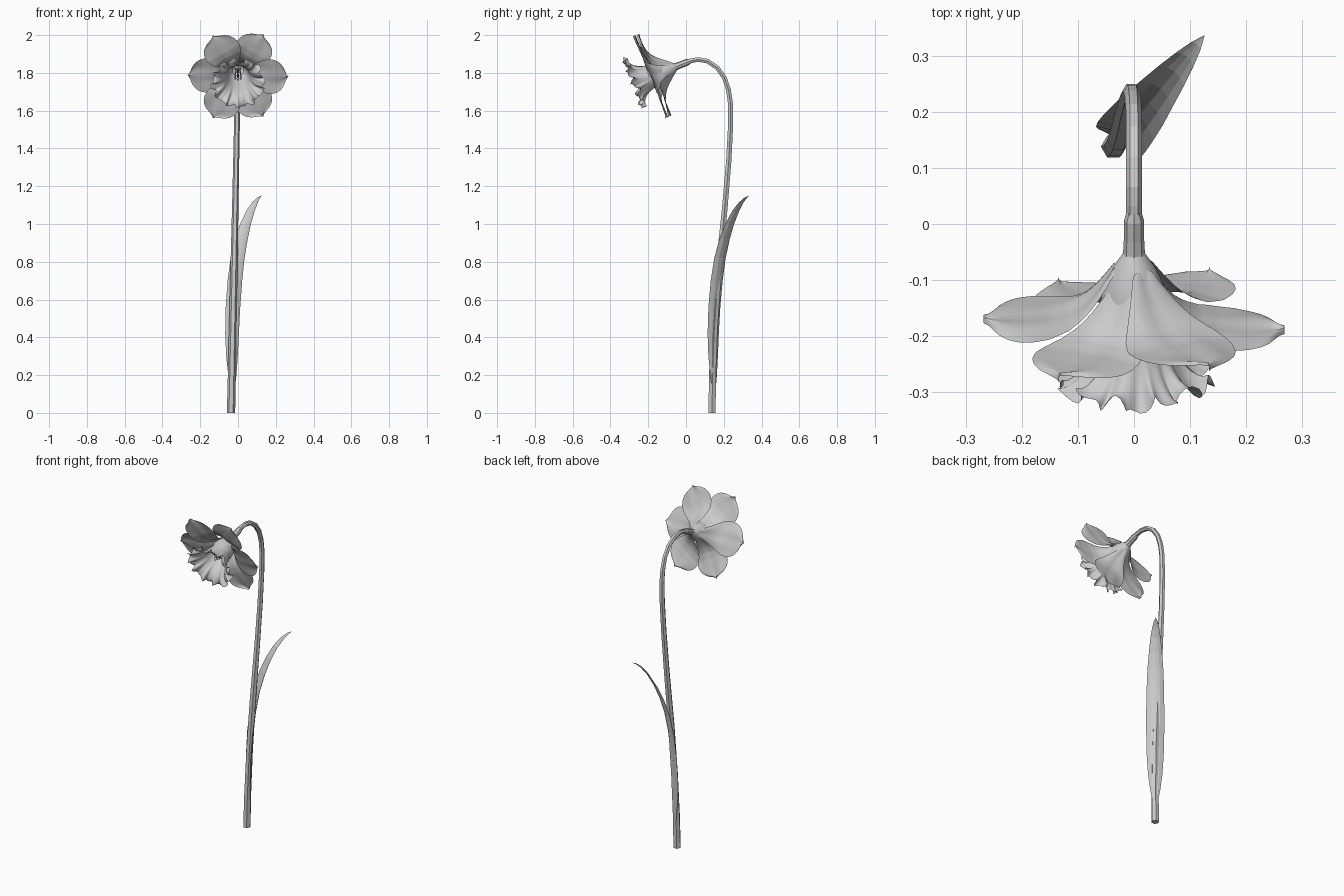
import bpy, bmesh, math
from mathutils import Vector

if "Cube" in bpy.data.objects:
    bpy.data.objects.remove(bpy.data.objects["Cube"])

# Flower frame: centre, axis (facing forward and down), right and up
C = Vector((0, -0.175, 1.785))
D = Vector((0, -0.93, -0.368)).normalized()
R = Vector((1, 0, 0))
U = Vector((0, -0.368, 0.93)).normalized()


def place(radius, angle, t):
    return C + (R * math.cos(angle) + U * math.sin(angle)) * radius + D * t


def lerp(table, x):
    for (x0, y0), (x1, y1) in zip(table, table[1:]):
        if x <= x1:
            return y0 + (y1 - y0) * max(0, (x - x0) / (x1 - x0))
    return table[-1][1]


def grid(name, rows, closed=False, caps=False, smooth=True):
    """Skin a list of equal-length point rows."""
    bm = bmesh.new()
    vs = [[bm.verts.new(p) for p in row] for row in rows]
    n = len(rows[0])
    for a, b in zip(vs, vs[1:]):
        for i in range(n if closed else n - 1):
            j = (i + 1) % n
            bm.faces.new((a[i], a[j], b[j], b[i]))
    if caps:
        bm.faces.new(vs[0])
        bm.faces.new(vs[-1])
    bmesh.ops.remove_doubles(bm, verts=bm.verts, dist=1e-5)
    bmesh.ops.recalc_face_normals(bm, faces=bm.faces)
    me = bpy.data.meshes.new(name)
    bm.to_mesh(me)
    bm.free()
    for p in me.polygons:
        p.use_smooth = smooth
    ob = bpy.data.objects.new(name, me)
    bpy.context.collection.objects.link(ob)
    return ob


def sweep(name, path, radii, sides=6, smooth=False):
    pts = [Vector(p) for p in path]
    rows = []
    for i, p in enumerate(pts):
        tan = (pts[min(i + 1, len(pts) - 1)] - pts[max(i - 1, 0)]).normalized()
        n = tan.cross(R).normalized()
        s = n.cross(tan)
        rows.append([p + radii[i] * (s * math.cos(a) + n * math.sin(a))
                     for a in (2 * math.pi * k / sides for k in range(sides))])
    return grid(name, rows, True, True, smooth)


def lathe(name, profile, seg=36, smooth=True, caps=False):
    return grid(name, [[place(r, 2 * math.pi * k / seg, t) for k in range(seg)]
                       for t, r in profile], True, caps, smooth)


# Stem: tall, hooked over at the top
stem_yz = [(.138, 0), (.140, .2), (.150, .45), (.172, .75), (.205, 1.08), (.226, 1.33),
           (.236, 1.52), (.235, 1.64), (.225, 1.71), (.203, 1.775), (.165, 1.828),
           (.115, 1.862), (.065, 1.871), (.035, 1.866), (.005, 1.857)]
stem = [(-0.037 * (1 - min(1, z / 1.8)), y, z) for y, z in stem_yz]
sweep("stem", stem, [.022, .021, .02, .019, .017, .016, .0155, .015, .0145] + [.014] * 6)

# Ovary behind the flower and the funnel that the petals grow from
lathe("ovary", [(-.212, .013), (-.195, .018), (-.16, .018), (-.125, .02)], 8, False, True)
lathe("flower_tube", [(-.132, .019), (-.12, .027), (-.105, .037), (-.085, .047),
                      (-.06, .056), (-.03, .061), (0, .064)])

# Petals: three behind, three in front
WIDTH = [(.035, .022), (.06, .042), (.09, .066), (.12, .087), (.15, .098), (.18, .099),
         (.205, .091), (.225, .077), (.242, .053), (.252, .027), (.26, .009), (.268, 0)]
DEPTH = [(.035, -.098), (.05, -.075), (.07, -.047), (.09, -.027), (.115, -.012),
         (.15, -.003), (.2, 0), (.27, 0)]


def petal(name, angle, offset, twist):
    rows = []
    for i in range(29):
        s = .035 + (.268 - .035) * (1 - (1 - i / 28) ** 1.25)
        w, t = lerp(WIDTH, s), lerp(DEPTH, s)
        row = []
        for k in range(11):
            v = k / 5 - 1
            rib = .005 * math.exp(-(v * 4) ** 2)
            dt = t + offset + rib + .008 * v * v + twist * v * s + .003 * math.sin(5 * v + 30 * s) * abs(v)
            side = w * v
            p = place(s, angle, dt) + (U * math.cos(angle) - R * math.sin(angle)) * side
            row.append(p)
        rows.append(row)
    grid(name, rows)


for k in range(6):
    inner = k % 2 == 0
    petal(f"petal_{k + 1}", math.radians(60 * k), .008 if inner else -.012, .02 if inner else -.02)

# Trumpet with a flared, ruffled rim
TRUMPET = [(-.085, .03), (-.06, .045), (-.03, .053), (0, .059), (.03, .067), (.055, .077),
           (.075, .088), (.09, .101), (.1, .114), (.106, .125), (.107, .136)]
rows = []
for i, (t, r) in enumerate(TRUMPET):
    f = max(0, (i - 3) / 7) ** 1.8
    row = []
    for k in range(144):
        a = 2 * math.pi * k / 144
        dr = f * (.008 * math.sin(12 * a) + .005 * math.sin(19 * a + 1))
        dt = f * (.013 * math.cos(12 * a + .6) + .007 * math.sin(23 * a) + .004 * math.sin(5 * a))
        row.append(place(r + dr, a + f * .05 * math.sin(17 * a), t + dt))
    rows.append(row)
grid("trumpet", rows, True)

# Pistil and stamens deep inside the trumpet
sweep("pistil", [C + D * t for t in (-.09, .035, .04, .052)], [.004, .004, .008, .006], 6, True)
for k in range(6):
    a = math.radians(60 * k + 30)
    sweep(f"stamen_{k + 1}", [place(r, a, t) for r, t in ((.012, -.09), (.016, 0), (.017, .008), (.017, .03))],
          [.0025, .0025, .0055, .003], 6, True)

# Leaf: long strap clasping the stem and arching away to the back right
LEAF = [(.14, .0, .018), (.2, .002, .028), (.3, .003, .04), (.42, .006, .047), (.56, .015, .05),
        (.7, .031, .05), (.82, .053, .048), (.92, .083, .044), (1.0, .116, .037),
        (1.07, .155, .029), (1.115, .19, .02), (1.14, .218, .011), (1.152, .24, 0)]
out, across = Vector((.63, .77, 0)), Vector((-.77, .63, 0))
base = Vector((-.025, .152, 0))
rows = []
for z, o, w in LEAF:
    row = []
    for k in range(5):
        v = k / 2 - 1
        row.append(base + Vector((0, 0, z)) + across * (w * v) + out * (o - .35 * w * v * v))
    rows.append(row)
grid("leaf", rows, smooth=False)
